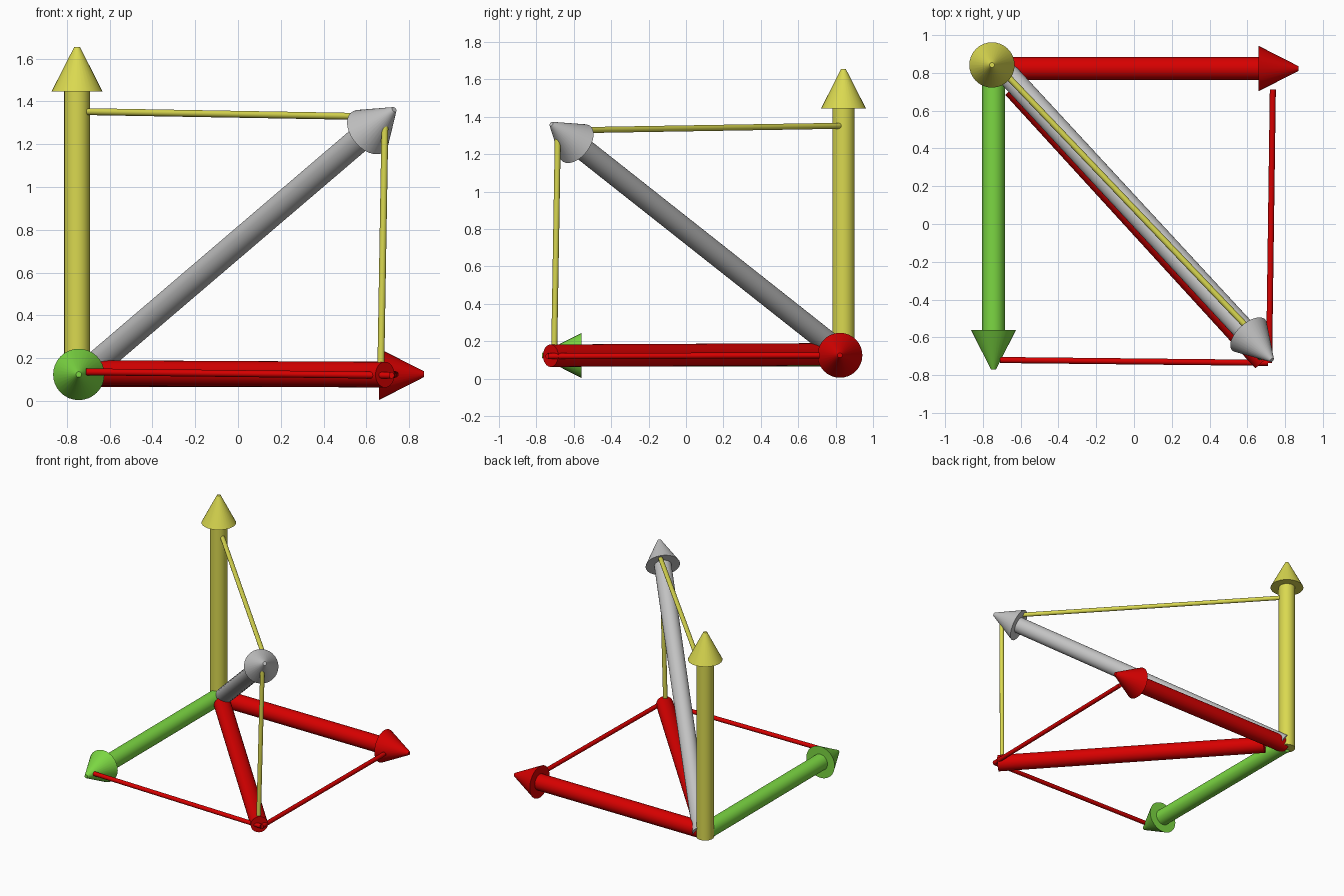
import bpy
from math import radians
from mathutils import Vector

cube = bpy.data.objects.get("Cube")
if cube:
    bpy.data.objects.remove(cube, do_unlink=True)


def material(name, rgb):
    mat = bpy.data.materials.new(name)
    mat.use_nodes = True
    colour = (*rgb, 1)
    mat.diffuse_color = colour
    mat.node_tree.nodes["Principled BSDF"].inputs["Base Color"].default_value = colour
    return mat


yellow = material("yellow", (0.7, 0.69, 0.08))
green = material("green", (0.2, 0.68, 0.055))
red = material("red", (0.68, 0, 0))
grey = material("grey", (0.54, 0.54, 0.54))

SHAFT, HEAD, TIP, ROD, HEAD_LENGTH = 0.06, 0.12, 0.013, 0.016, 0.21


def rod(name, start, end, mat, r1=SHAFT, r2=None, sides=32):
    """Round bar or tapered cone between two points."""
    a, b = Vector(start), Vector(end)
    bpy.ops.mesh.primitive_cone_add(
        vertices=sides, radius1=r1, radius2=r1 if r2 is None else r2,
        depth=(b - a).length, location=(a + b) / 2,
        rotation=(b - a).to_track_quat("Z", "Y").to_euler())
    obj = bpy.context.object
    obj.name = name
    obj.data.materials.append(mat)
    bpy.ops.object.shade_smooth_by_angle(angle=radians(35))
    return obj


def arrow(name, start, tip, mat):
    """Shaft with a blunt-tipped cone head."""
    a, b = Vector(start), Vector(tip)
    neck = b - (b - a).normalized() * HEAD_LENGTH
    rod(name + "_shaft", a, neck, mat)
    rod(name + "_head", neck, b, mat, HEAD, TIP)


# Three axis arrows and the diagonal arrow
arrow("upright_arrow", (-0.752, 0.842, 0.09), (-0.752, 0.842, 1.655), yellow)
arrow("side_arrow", (-0.74, 0.823, 0.125), (0.87, 0.823, 0.125), red)
arrow("forward_arrow", (-0.744, 0.83, 0.124), (-0.744, -0.77, 0.124), green)
arrow("diagonal_arrow", (-0.722, 0.85, 0.122), (0.73, -0.72, 1.362), grey)

# Diagonal bar lying below the grey arrow
rod("floor_diagonal", (-0.637, 0.724, 0.13), (0.687, -0.724, 0.123), red)

# Thin construction rods
rod("floor_rod_side", (0.735, 0.713, 0.125), (0.715, -0.735, 0.12), red, ROD, sides=16)
rod("floor_rod_front", (-0.71, -0.72, 0.136), (0.71, -0.735, 0.12), red, ROD, sides=16)
rod("upper_rod", (-0.705, 0.82, 1.352), (0.66, -0.61, 1.328), yellow, ROD, sides=16)
rod("drop_rod", (0.687, -0.685, 1.32), (0.667, -0.705, 0.13), yellow, ROD, sides=16)
